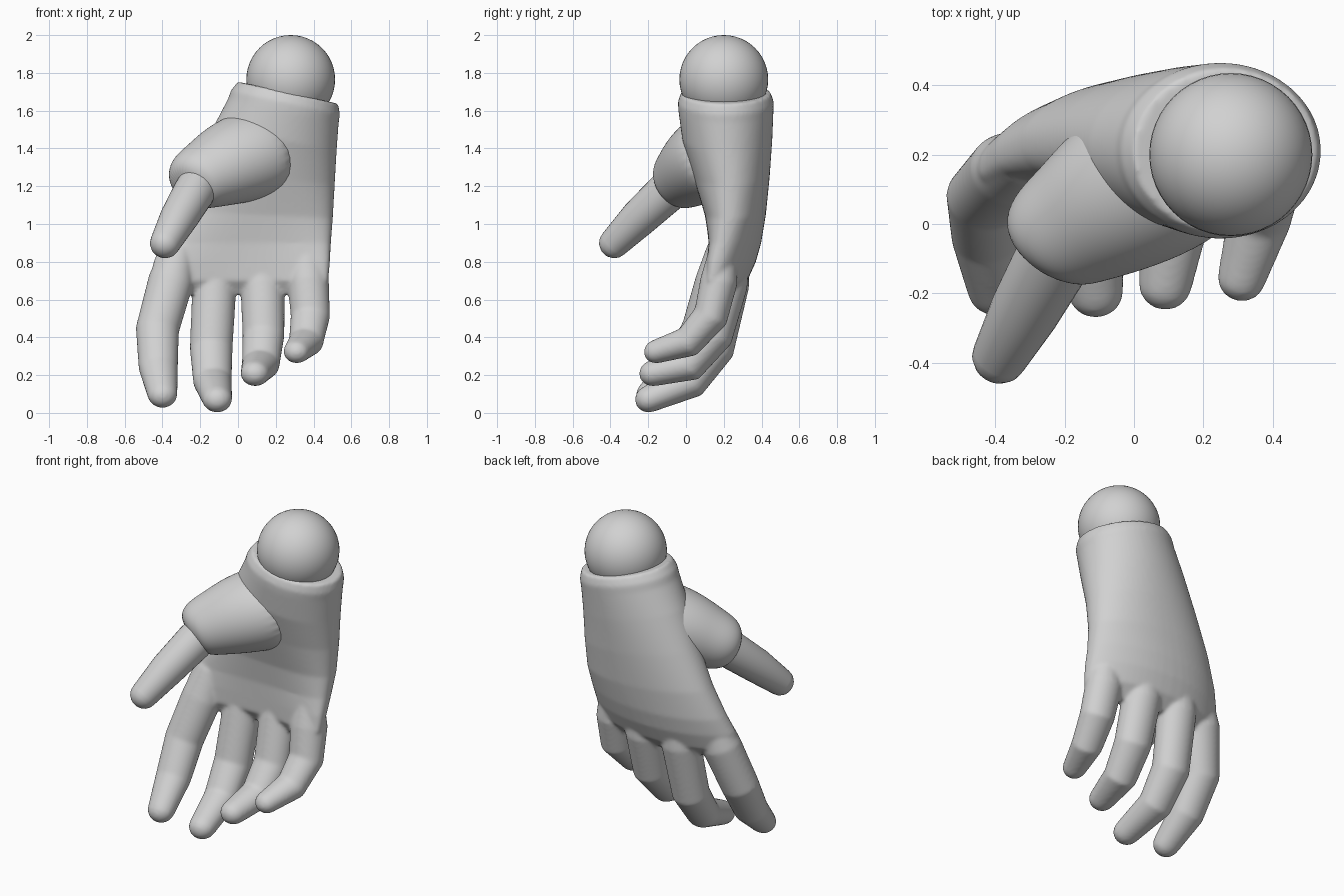
import bpy, bmesh, math
from mathutils import Vector

cube = bpy.data.objects.get("Cube")
if cube:
    bpy.data.objects.remove(cube, do_unlink=True)

GREY = (0.64, 0.64, 0.64, 1)
mat = bpy.data.materials.new("plain_grey")
mat.use_nodes = True
mat.diffuse_color = GREY
for node in mat.node_tree.nodes:
    if node.type == 'BSDF_PRINCIPLED':
        node.inputs["Base Color"].default_value = GREY


def finish(obj):
    obj.data.materials.append(mat)
    bpy.ops.object.select_all(action='DESELECT')
    obj.select_set(True)
    bpy.context.view_layer.objects.active = obj
    bpy.ops.object.shade_smooth_by_angle(angle=math.radians(50))


def loft(name, rings):
    """Skin a list of equally sized point rings and close both ends."""
    bm = bmesh.new()
    loops = [[bm.verts.new(p) for p in ring] for ring in rings]
    n = len(loops[0])
    for a, b in zip(loops, loops[1:]):
        for i in range(n):
            j = (i + 1) % n
            bm.faces.new((a[i], a[j], b[j], b[i]))
    bm.faces.new(loops[0])
    bm.faces.new(loops[-1])
    bmesh.ops.recalc_face_normals(bm, faces=bm.faces)
    mesh = bpy.data.meshes.new(name)
    bm.to_mesh(mesh)
    bm.free()
    obj = bpy.data.objects.new(name, mesh)
    bpy.context.collection.objects.link(obj)
    finish(obj)
    return obj


def tube(name, path, radii, flat=1.0, sides=32, round_end=True):
    """Tube along a path, rings mitred at the bends, with an optional domed end."""
    pts = [Vector(p) for p in path]
    radii = list(radii)
    tangents = []
    for i in range(len(pts)):
        t = Vector()
        if i > 0:
            t += (pts[i] - pts[i - 1]).normalized()
        if i < len(pts) - 1:
            t += (pts[i + 1] - pts[i]).normalized()
        tangents.append(t.normalized())
    if round_end:
        end, t, r = pts[-1], tangents[-1], radii[-1]
        for a in (22, 44, 64, 80):
            a = math.radians(a)
            pts.append(end + t * r * 0.95 * math.sin(a))
            radii.append(r * math.cos(a))
            tangents.append(t)
    rings = []
    for p, t, r in zip(pts, tangents, radii):
        side = Vector((1, 0, 0))
        side = (side - t * side.dot(t)).normalized()
        up = t.cross(side)
        rings.append([p + side * r * math.cos(a) + up * r * flat * math.sin(a)
                      for a in (2 * math.pi * k / sides for k in range(sides))])
    return loft(name, rings)


def section(z, tilt, left, right, front, back, arch=0.0, power=2.0, sides=64):
    """Tilted, arched superellipse section of the hand."""
    cx, cy = (left + right) / 2, (front + back) / 2
    ring = []
    for k in range(sides):
        a = 2 * math.pi * k / sides
        c, s = math.cos(a), math.sin(a)
        u = math.copysign(abs(c) ** (2 / power), c)
        v = math.copysign(abs(s) ** (2 / power), s)
        dx = u * (right - left) / 2
        ring.append((cx + dx, cy + v * (back - front) / 2 - arch * u * u, z - tilt * dx))
    return ring


# Palm and wrist with chamfered cuff
hand = loft("hand", [
    section(1.695, 0.22, 0.0, 0.53, -0.025, 0.447),
    section(1.645, 0.22, -0.037, 0.54, -0.043, 0.465),
    section(1.60, 0.22, -0.052, 0.533, -0.04, 0.463),
    section(1.45, 0.20, -0.13, 0.522, -0.02, 0.457),
    section(1.25, 0.12, -0.225, 0.512, 0.04, 0.443, 0.01, 2.1),
    section(1.05, 0.05, -0.325, 0.502, 0.10, 0.423, 0.035, 2.3),
    section(0.90, 0.00, -0.405, 0.492, 0.125, 0.398, 0.065, 2.4),
    section(0.80, 0.00, -0.447, 0.487, 0.13, 0.37, 0.085, 2.5),
    section(0.70, 0.00, -0.467, 0.478, 0.135, 0.325, 0.09, 2.5),
    section(0.63, 0.00, -0.41, 0.43, 0.18, 0.26, 0.09, 2.2),
])

# Fingers: root, knuckle, two joints, tip
fingers = {
    "index_finger": ([(-0.31, 0.19, 0.88), (-0.355, 0.158, 0.70), (-0.427, 0.078, 0.44),
                      (-0.422, -0.04, 0.24), (-0.40, -0.19, 0.10)],
                     (0.085, 0.12, 0.115, 0.104, 0.08)),
    "middle_finger": ([(-0.12, 0.25, 0.88), (-0.125, 0.23, 0.68), (-0.142, 0.155, 0.34),
                       (-0.135, 0.025, 0.165), (-0.11, -0.195, 0.074)],
                      (0.09, 0.117, 0.113, 0.102, 0.08)),
    "ring_finger": ([(0.13, 0.25, 0.88), (0.13, 0.222, 0.68), (0.135, 0.15, 0.41),
                     (0.12, 0.02, 0.255), (0.09, -0.175, 0.21)],
                    (0.09, 0.117, 0.111, 0.10, 0.077)),
    "little_finger": ([(0.36, 0.20, 0.88), (0.371, 0.175, 0.70), (0.383, 0.13, 0.51),
                       (0.36, 0.01, 0.375), (0.31, -0.157, 0.325)],
                      (0.08, 0.11, 0.104, 0.092, 0.07)),
}
digits = [tube(name, path, radii, flat=0.9) for name, (path, radii) in fingers.items()]

# Fuse palm and fingers into one skin with soft webs
for obj in digits + [hand]:
    obj.select_set(True)
bpy.context.view_layer.objects.active = hand
bpy.ops.object.join()
fuse = hand.modifiers.new("fuse", 'REMESH')
fuse.mode = 'VOXEL'
fuse.voxel_size = 0.01
fuse.use_smooth_shade = True
soften = hand.modifiers.new("soften", 'SMOOTH')
soften.factor = 0.5
soften.iterations = 10

# Wrist ball
bpy.ops.mesh.primitive_uv_sphere_add(segments=48, ring_count=24, radius=0.235,
                                     location=(0.279, 0.2, 1.765))
ball = bpy.context.object
ball.name = "wrist_ball"
finish(ball)

# Thumb mound: a cone leaning out of the palm with a rounded lip
mound = tube("thumb_mound",
             [(0.20, 0.24, 1.40), (0.07, 0.15, 1.365), (-0.06, 0.07, 1.315),
              (-0.16, 0.005, 1.265), (-0.225, -0.035, 1.235), (-0.26, -0.065, 1.217),
              (-0.28, -0.09, 1.20)],
             (0.24, 0.255, 0.232, 0.195, 0.175, 0.148, 0.09), flat=0.94, round_end=False)
round_off = mound.modifiers.new("round_off", 'SUBSURF')
round_off.levels = round_off.render_levels = 2

# Thumb
tube("thumb", [(-0.18, -0.01, 1.26), (-0.235, -0.105, 1.165), (-0.315, -0.25, 1.03),
               (-0.387, -0.382, 0.897)], (0.105, 0.11, 0.10, 0.08))
